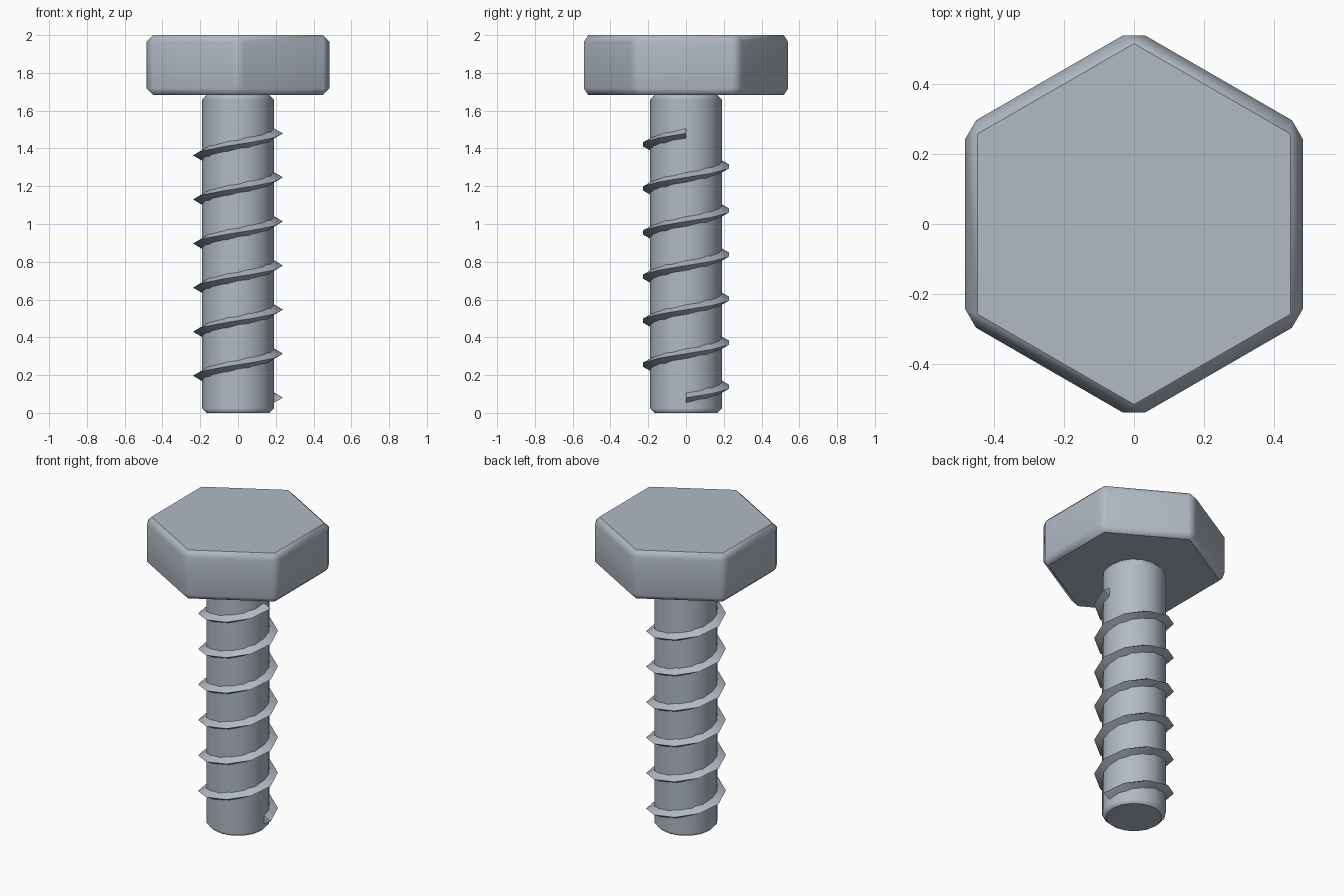
import bpy, bmesh
from math import cos, sin, pi, radians

if "Cube" in bpy.data.objects:
    bpy.data.objects.remove(bpy.data.objects["Cube"])

HEAD_Z, TOP = 1.682, 2.0
SHANK_R = 0.19

# Blue-grey steel
steel = bpy.data.materials.new("steel")
steel.diffuse_color = (0.44, 0.49, 0.56, 1.0)
steel.use_nodes = True
steel.node_tree.nodes["Principled BSDF"].inputs["Base Color"].default_value = steel.diffuse_color


def finish(bm, name, weighted=True):
    """Smooth sides, crisp borders round flat caps, then make the object."""
    bmesh.ops.recalc_face_normals(bm, faces=bm.faces)
    for f in bm.faces:
        f.smooth = True
    for e in bm.edges:
        cap = any(abs(f.normal.z) > 0.99 for f in e.link_faces)
        e.smooth = not cap and e.calc_face_angle(0) < radians(50)
    mesh = bpy.data.meshes.new(name)
    bm.to_mesh(mesh)
    bm.free()
    mesh.materials.append(steel)
    obj = bpy.data.objects.new(name, mesh)
    bpy.context.collection.objects.link(obj)
    if weighted:  # keeps the large faces evenly shaded beside their chamfers
        mod = obj.modifiers.new("even_shading", 'WEIGHTED_NORMAL')
        mod.keep_sharp = True
    return obj


def prism(name, sides, radius, z0, z1, bevel, start=0.0, all_edges=False):
    """Upright prism with chamfered rims (and corners if all_edges)."""
    bm = bmesh.new()
    ring = [bm.verts.new((radius * cos(start + 2 * pi * i / sides),
                          radius * sin(start + 2 * pi * i / sides), z0))
            for i in range(sides)]
    base = bm.faces.new(ring)
    top = bmesh.ops.extrude_face_region(bm, geom=[base], use_keep_orig=True)
    for v in top["geom"]:
        if isinstance(v, bmesh.types.BMVert):
            v.co.z = z1
    bmesh.ops.recalc_face_normals(bm, faces=bm.faces)
    edges = [e for e in bm.edges
             if all_edges or abs(e.verts[0].co.z - e.verts[1].co.z) < 1e-6]
    bmesh.ops.bevel(bm, geom=edges, offset=bevel, segments=1,
                    affect='EDGES', clamp_overlap=True)
    return finish(bm, name)


def helix(name, turns, steps, pitch, z_start, profile):
    """Sweep a small (radius, height) profile along a rising spiral."""
    bm = bmesh.new()
    rings = []
    for i in range(turns * steps + 1):
        a = 2 * pi * i / steps
        z = z_start + pitch * i / steps
        rings.append([bm.verts.new((r * cos(a), r * sin(a), z + h))
                      for r, h in profile])
    n = len(profile)
    for a, b in zip(rings, rings[1:]):
        for j in range(n):
            k = (j + 1) % n
            bm.faces.new((a[j], b[j], b[k], a[k]))
    bm.faces.new(rings[0])
    bm.faces.new(rings[-1])
    return finish(bm, name, weighted=False)


# Hexagonal head, corners pointing along y
prism("bolt_head", 6, 0.484 / cos(pi / 6), HEAD_Z, TOP, 0.036,
      start=pi / 2, all_edges=True)

# Round shank
prism("shank", 16, SHANK_R, 0.0, HEAD_Z, 0.023)

# Six-turn spiral thread with a triangular section
helix("thread", 6, 10, 1.4 / 6, 0.08,
      [(0.18, -0.031), (0.238, 0.0), (0.18, 0.031)])
